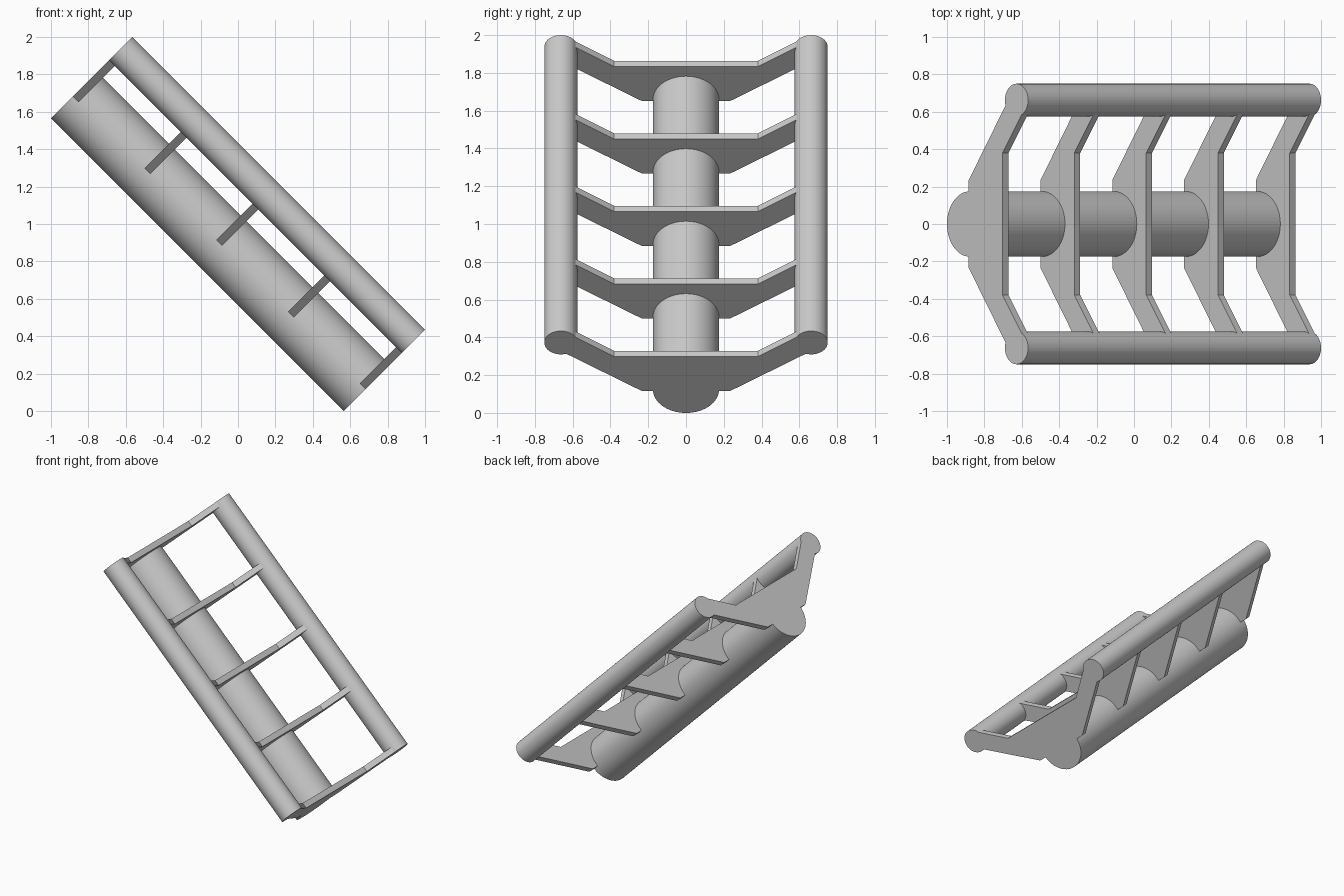
import bpy, bmesh
from math import radians
from mathutils import Matrix

if "Cube" in bpy.data.objects:
    bpy.data.objects.remove(bpy.data.objects["Cube"])

# Whole frame is built along local X, then tilted 45 degrees about Y
TILT = Matrix.Translation((0, 0, 1)) @ Matrix.Rotation(radians(45), 4, 'Y')
LENGTH, THICK, COUNT = 2.215, 0.044, 5


def finish(name, bm):
    bmesh.ops.recalc_face_normals(bm, faces=bm.faces)
    bm.transform(TILT)
    mesh = bpy.data.meshes.new(name)
    bm.to_mesh(mesh)
    bm.free()
    obj = bpy.data.objects.new(name, mesh)
    bpy.context.collection.objects.link(obj)


def tube(name, radius, y, z):
    bm = bmesh.new()
    bmesh.ops.create_cone(bm, cap_ends=True, segments=64, radius1=radius,
                          radius2=radius, depth=LENGTH,
                          matrix=Matrix.Translation((0, y, z)) @ Matrix.Rotation(radians(90), 4, 'Y'))
    finish(name, bm)


def bracket(name, x):
    half = [(0.235, -0.142), (0.65, 0.147), (0.592, 0.264), (0.38, 0.114)]
    outline = half + [(-y, z) for y, z in reversed(half)]
    bm = bmesh.new()
    face = bm.faces.new([bm.verts.new((x - THICK / 2, y, z)) for y, z in outline])
    ext = bmesh.ops.extrude_face_region(bm, geom=[face], use_keep_orig=True)
    verts = [v for v in ext['geom'] if isinstance(v, bmesh.types.BMVert)]
    bmesh.ops.translate(bm, verts=verts, vec=(THICK, 0, 0))
    finish(name, bm)


# Main lower tube and the two side rails
tube("main_tube", 0.175, 0, -0.132)
tube("left_rail", 0.0875, -0.6625, 0.219)
tube("right_rail", 0.0875, 0.6625, 0.219)

# Cross plates, the outer two flush with the tube ends
span = LENGTH - THICK
for i in range(COUNT):
    bracket(f"cross_plate_{i + 1}", -span / 2 + i * span / (COUNT - 1))
